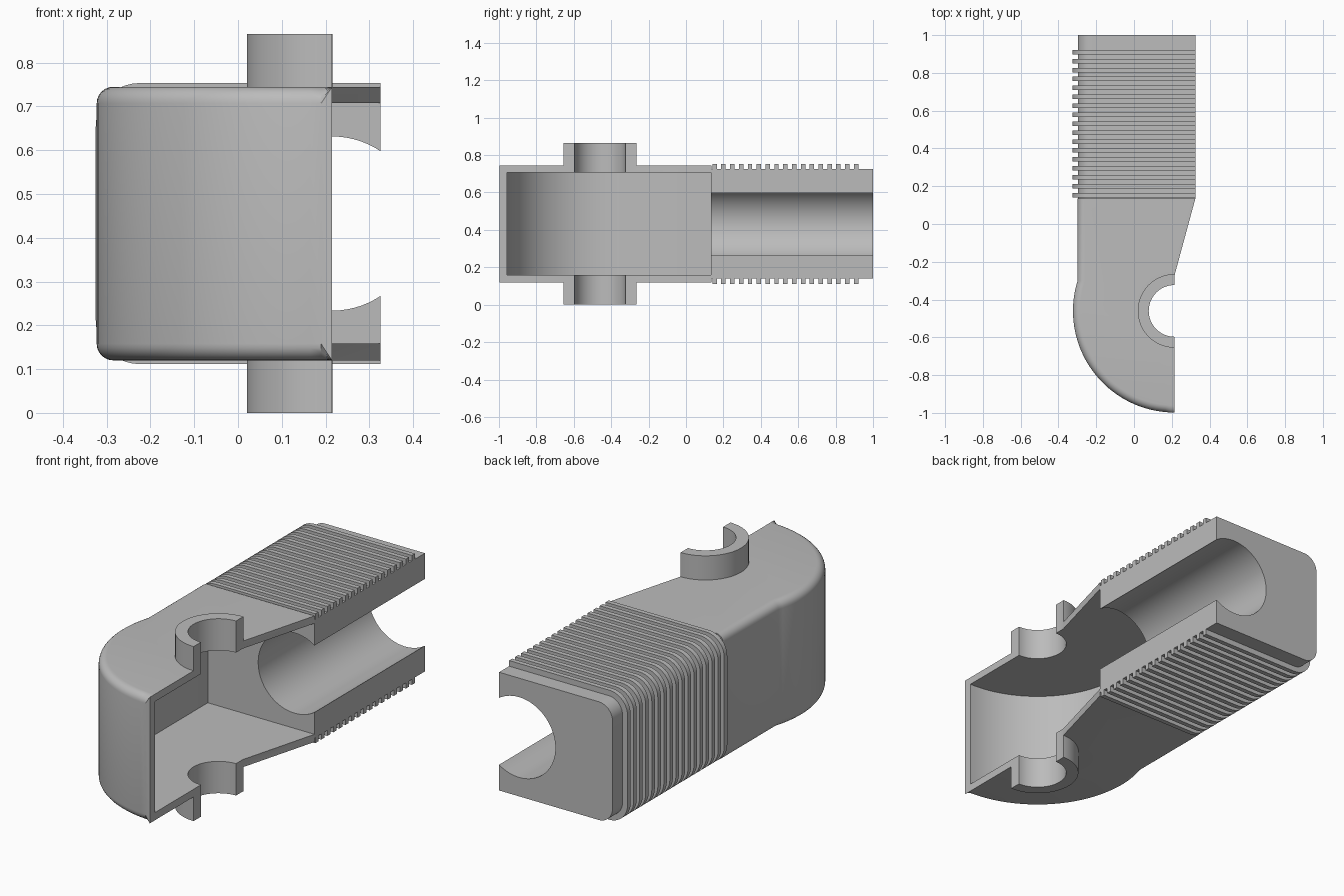
import bpy, bmesh, math
from mathutils import Vector

cube = bpy.data.objects.get("Cube")
if cube:
    bpy.data.objects.remove(cube)

grey = bpy.data.materials.new("plain grey")
grey.use_nodes = True
GREY = (0.5, 0.5, 0.5, 1)
grey.diffuse_color = GREY
grey.node_tree.nodes["Principled BSDF"].inputs["Base Color"].default_value = GREY

CUT_X, SIDE_X, FAR_X = 0.215, 0.325, 0.6   # section plane, sleeve side, overshoot
PIVOT_Y, JOINT_Y, MID_Z = -0.46, 0.135, 0.4325


def add_prism(bm, points, axis, low, high):
    """Extrude a 2D outline along z (points are x, y) or y (points are x, z)."""
    def place(a, b, c):
        return (a, b, c) if axis == "z" else (a, c, b)
    face = bm.faces.new([bm.verts.new(place(a, b, low)) for a, b in points])
    moved = bmesh.ops.extrude_face_region(bm, geom=[face])["geom"]
    shift = Vector(place(0, 0, high - low))
    for v in moved:
        if isinstance(v, bmesh.types.BMVert):
            v.co += shift


def finish(name, bm):
    bmesh.ops.recalc_face_normals(bm, faces=bm.faces[:])
    mesh = bpy.data.meshes.new(name)
    bm.to_mesh(mesh)
    bm.free()
    mesh.materials.append(grey)
    obj = bpy.data.objects.new(name, mesh)
    bpy.context.scene.collection.objects.link(obj)
    return obj


def prism(name, points, axis, low, high):
    bm = bmesh.new()
    add_prism(bm, points, axis, low, high)
    return finish(name, bm)


def combine(target, tool, operation):
    bpy.context.view_layer.objects.active = target
    mod = target.modifiers.new(operation, "BOOLEAN")
    mod.operation, mod.solver, mod.object = operation, "EXACT", tool
    bpy.ops.object.modifier_apply(modifier=mod.name)
    bpy.data.objects.remove(tool)


def circle(cx, cy, r, n=72):
    return [(cx + r * math.cos(math.tau * i / n), cy + r * math.sin(math.tau * i / n))
            for i in range(n)]


def head_outline(r, left, back):
    """Round nose running into a straight left wall."""
    end = math.pi - math.asin(math.sqrt(r * r - (CUT_X - left) ** 2) / r)
    arc = [1.5 * math.pi + (end - 1.5 * math.pi) * i / 40 for i in range(41)]
    return ([(FAR_X, PIVOT_Y - r)]
            + [(CUT_X + r * math.cos(a), PIVOT_Y + r * math.sin(a)) for a in arc]
            + [(left, back), (FAR_X, back)])


def sleeve_outline(left, half, r):
    """Box section with two rounded left corners."""
    points = [(FAR_X, MID_Z - half)]
    for side, start in ((-1, 1.5), (1, 1.0)):
        for i in range(11):
            a = math.pi * (start - 0.05 * i)
            points.append((left + r + r * math.cos(a),
                           MID_Z + side * (half - r) + r * math.sin(a)))
    return points + [(FAR_X, MID_Z + half)]


def trim_right(obj):
    section = [(CUT_X, -1.2), (CUT_X, -0.27), (SIDE_X, JOINT_Y),
               (SIDE_X, 1.2), (1, 1.2), (1, -1.2)]
    combine(obj, prism("trim", section, "z", -0.5, 1.5), "DIFFERENCE")


# Pivot housing: shell with rounded rims
bm = bmesh.new()
add_prism(bm, head_outline(0.538, -0.298, JOINT_Y), "z", 0.12, 0.745)
rims = [e for e in bm.edges
        if abs(e.verts[0].co.z - e.verts[1].co.z) < 1e-5
        and min(v.co.y for v in e.verts) < JOINT_Y - 0.01
        and min(v.co.x for v in e.verts) < FAR_X - 0.01]
bmesh.ops.bevel(bm, geom=rims, offset=0.038, segments=6, profile=0.5, affect="EDGES")
housing = finish("pivot_housing", bm)

# Pivot bosses, cavity and pivot hole
combine(housing, prism("bosses", circle(CUT_X, PIVOT_Y, 0.195), "z", 0, 0.865), "UNION")
combine(housing, prism("cavity", head_outline(0.498, -0.26, 0.3), "z", 0.158, 0.708), "DIFFERENCE")
combine(housing, prism("hole", circle(CUT_X, PIVOT_Y, 0.137), "z", -0.2, 1.2), "DIFFERENCE")
trim_right(housing)

# Ribbed sleeve: block, wrap-around ribs and round bore
sleeve = prism("ribbed_sleeve", sleeve_outline(-0.297, 0.293, 0.075), "y", JOINT_Y, 1)
bm = bmesh.new()
for i in range(17):
    y = 0.141 + 0.0473 * i
    add_prism(bm, sleeve_outline(-0.325, 0.321, 0.1), "y", y, y + 0.0237)
combine(sleeve, finish("ribs", bm), "UNION")
combine(sleeve, prism("bore", circle(CUT_X, MID_Z, 0.199), "y", 0, 1.2), "DIFFERENCE")
trim_right(sleeve)

# Smooth curved walls, keep hard edges crisp
for obj in (housing, sleeve):
    bpy.ops.object.select_all(action="DESELECT")
    obj.select_set(True)
    bpy.context.view_layer.objects.active = obj
    bpy.ops.object.shade_smooth_by_angle(angle=math.radians(30))
